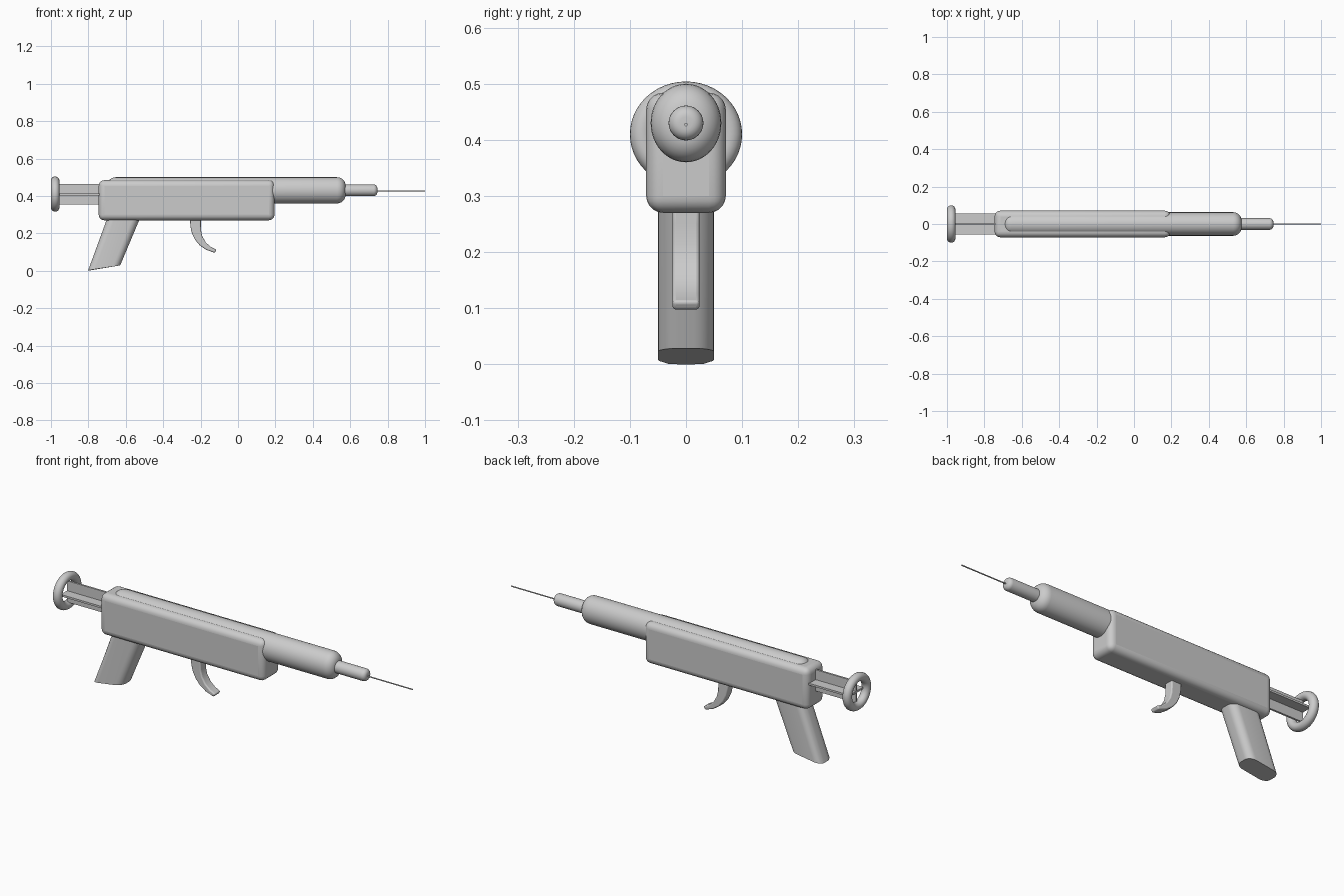
import bpy, bmesh, math
from mathutils import Vector

if "Cube" in bpy.data.objects:
    bpy.data.objects.remove(bpy.data.objects["Cube"])


def finish(bm, name, bevel=0, segments=5, angle=40):
    bmesh.ops.recalc_face_normals(bm, faces=bm.faces)
    mesh = bpy.data.meshes.new(name)
    bm.to_mesh(mesh)
    bm.free()
    ob = bpy.data.objects.new(name, mesh)
    bpy.context.collection.objects.link(ob)
    if bevel:
        mod = ob.modifiers.new("Bevel", 'BEVEL')
        mod.width, mod.segments = bevel, segments
        mod.limit_method, mod.angle_limit = 'ANGLE', math.radians(40)
    bpy.ops.object.select_all(action='DESELECT')
    ob.select_set(True)
    bpy.context.view_layer.objects.active = ob
    bpy.ops.object.shade_smooth_by_angle(angle=math.radians(angle))
    return ob


def box(name, lo, hi, bevel=0):
    bm = bmesh.new()
    bmesh.ops.create_cube(bm, size=1)
    lo, hi = Vector(lo), Vector(hi)
    for v in bm.verts:
        v.co = (lo + hi) / 2 + v.co * (hi - lo)
    return finish(bm, name, bevel)


def loft(bm, rings):
    rows = [[bm.verts.new(p) for p in ring] for ring in rings]
    for a, b in zip(rows, rows[1:]):
        for i in range(len(a)):
            j = (i + 1) % len(a)
            bm.faces.new((a[i], a[j], b[j], b[i]))
    bm.faces.new(rows[0])
    bm.faces.new(rows[-1])


def rod(name, x0, x1, ry, rz, z, round0=0, round1=0, n=48):
    """Rod along x whose ends are rounded by the given radii."""
    steps = [math.pi / 2 * i / 6 for i in range(7)]
    prof = [(x0 + round0 * (1 - math.sin(t)), round0 * (1 - math.cos(t))) for t in reversed(steps)] \
        if round0 else [(x0, 0)]
    if round0:
        prof.reverse()
        prof = [(x0 + round0 * (1 - math.cos(t)), round0 * (1 - math.sin(t))) for t in steps]
    prof += [(x1 - round1 * (1 - math.cos(t)), round1 * (1 - math.sin(t))) for t in reversed(steps)] \
        if round1 else [(x1, 0)]
    angs = [2 * math.pi * i / n for i in range(n)]
    bm = bmesh.new()
    loft(bm, [[(x, (ry - d) * math.cos(a), z + (rz - d) * math.sin(a)) for a in angs]
              for x, d in prof])
    return finish(bm, name)


# receiver body
box("body", (-0.745, -0.071, 0.27), (0.195, 0.071, 0.484), 0.03)

# barrel, nozzle and needle
rod("barrel", -0.70, 0.575, 0.063, 0.07, 0.43, 0.045, 0.045)
rod("nozzle", 0.55, 0.745, 0.031, 0.031, 0.43, 0, 0.02)
rod("needle", 0.72, 1.0, 0.003, 0.003, 0.427, n=12)

# plunger with cross-shaped stem
box("plunger_upright", (-0.975, -0.005, 0.353), (-0.70, 0.005, 0.463))
box("plunger_flat", (-0.975, -0.056, 0.402), (-0.70, 0.056, 0.412))

# plunger ring
bpy.ops.mesh.primitive_torus_add(major_radius=0.0775, minor_radius=0.0225, major_segments=48,
                                 minor_segments=20, location=(-0.9775, 0, 0.41),
                                 rotation=(0, math.pi / 2, 0))
ring = bpy.context.object
ring.name = "plunger_ring"
ring.scale = (0.94, 1, 1)
bpy.ops.object.shade_smooth()

# grip: rounded cross-section swept back, with a sloping bottom
section = []
for cx, cy, start in ((1, 1, 0), (-1, 1, 90), (-1, -1, 180), (1, -1, 270)):
    for k in range(7):
        a = math.radians(start + k * 15)
        section.append((cx * 0.048 + 0.04 * math.cos(a), cy * 0.014 + 0.036 * math.sin(a)))
bm = bmesh.new()
loft(bm, [[(cx + x, y, cz + slope * x) for x, y in section]
          for cx, cz, slope in ((-0.718, 0.018, 0.15), (-0.608, 0.29, 0))])
for v in bm.verts:
    if v.co.z < 0.1 and v.co.x < -0.795:
        v.co.z -= 0.002
        v.co.x += 0.004
low = min(v.co.z for v in bm.verts)
for v in bm.verts:
    if v.co.z < 0.1:
        v.co.z -= low
finish(bm, "grip", angle=50)

# trigger: curved blade
side = [(-0.256, 0.285), (-0.255, 0.24), (-0.247, 0.202), (-0.23, 0.166), (-0.205, 0.136),
        (-0.17, 0.112), (-0.125, 0.096), (-0.115, 0.112), (-0.145, 0.127), (-0.171, 0.15),
        (-0.19, 0.182), (-0.198, 0.215), (-0.199, 0.25), (-0.198, 0.285)]
bm = bmesh.new()
loft(bm, [[(x, y, z) for x, z in side] for y in (-0.024, 0.024)])
finish(bm, "trigger", 0.006, 3)
